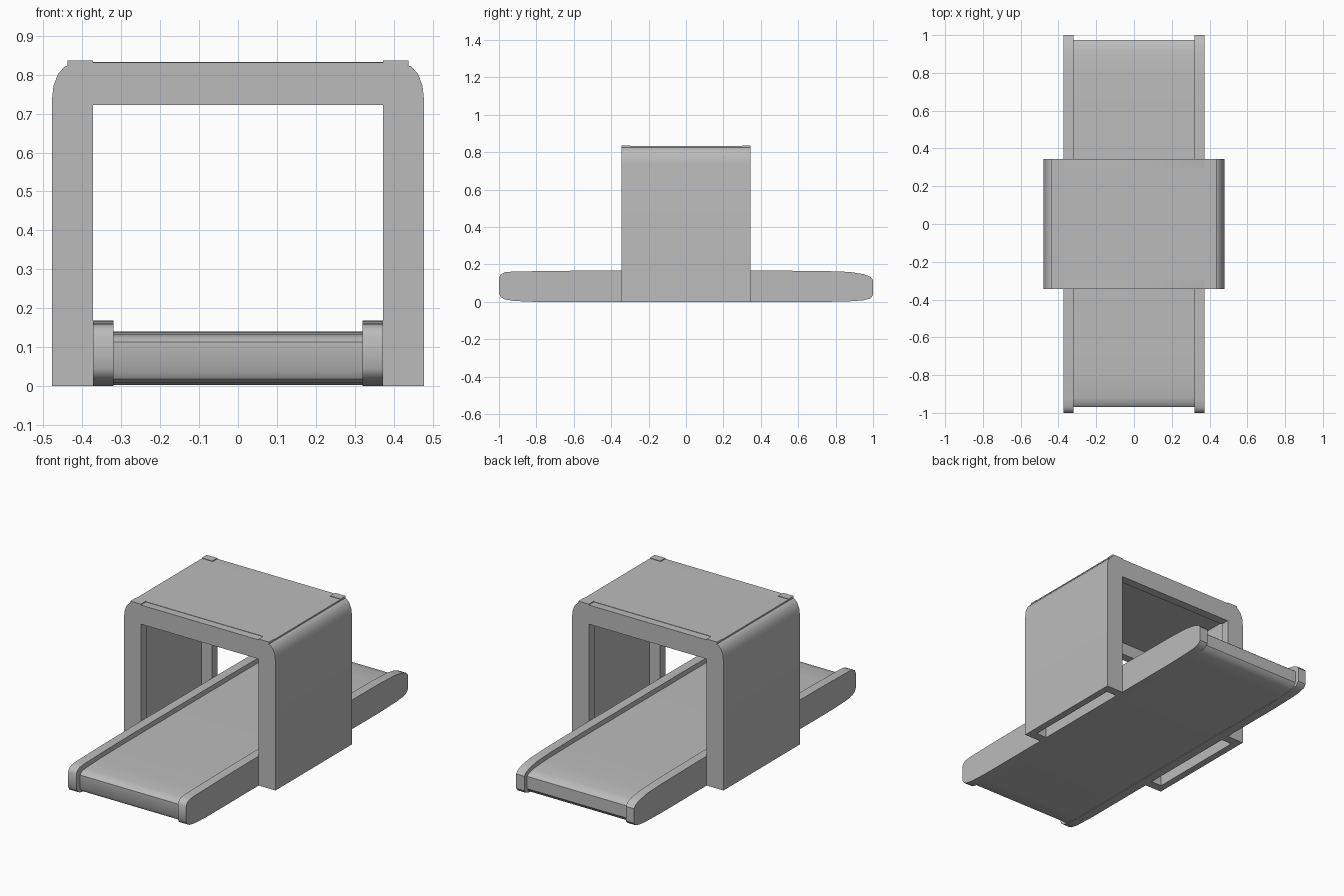
import bpy
import bmesh
from math import radians
from mathutils import Matrix

cube = bpy.data.objects.get("Cube")
if cube:
    bpy.data.objects.remove(cube, do_unlink=True)

grey = bpy.data.materials.new("plain grey")
grey.use_nodes = True
COLOUR = (0.5, 0.5, 0.5, 1)
grey.diffuse_color = COLOUR
for node in grey.node_tree.nodes:
    if node.type == "BSDF_PRINCIPLED":
        node.inputs["Base Color"].default_value = COLOUR


def finish(name, bm):
    bmesh.ops.recalc_face_normals(bm, faces=bm.faces)
    mesh = bpy.data.meshes.new(name)
    bm.to_mesh(mesh)
    bm.free()
    mesh.materials.append(grey)
    obj = bpy.data.objects.new(name, mesh)
    bpy.context.collection.objects.link(obj)
    return obj


def extrude(name, points, axis, start, end):
    """Sweep a closed profile, (x, z) or (y, z), along the other flat axis."""
    bm = bmesh.new()
    if axis == "y":
        verts = [bm.verts.new((a, start, z)) for a, z in points]
        move = (0, end - start, 0)
    else:
        verts = [bm.verts.new((start, a, z)) for a, z in points]
        move = (end - start, 0, 0)
    face = bm.faces.new(verts)
    swept = bmesh.ops.extrude_face_region(bm, geom=[face], use_keep_orig=True)
    moved = [g for g in swept["geom"] if isinstance(g, bmesh.types.BMVert)]
    bmesh.ops.translate(bm, verts=moved, vec=move)
    return finish(name, bm)


def box(name, low, high):
    bm = bmesh.new()
    bmesh.ops.create_cube(bm, size=1)
    size = [b - a for a, b in zip(low, high)]
    middle = [(a + b) / 2 for a, b in zip(low, high)]
    bmesh.ops.transform(bm, verts=bm.verts,
                        matrix=Matrix.Translation(middle) @ Matrix.Diagonal((*size, 1)))
    return finish(name, bm)


def smooth(obj):
    bpy.ops.object.select_all(action="DESELECT")
    obj.select_set(True)
    bpy.context.view_layer.objects.active = obj
    bpy.ops.object.shade_smooth_by_angle(angle=radians(35))


# Scanner arch: rounded outer outline, square opening
DEPTH = 0.345
half = [(0.372, 0.722), (0.372, 0), (0.478, 0), (0.478, 0.735), (0.474, 0.772),
        (0.462, 0.803), (0.445, 0.821), (0.42, 0.831)]
arch = extrude("scanner_arch", half + [(-x, z) for x, z in reversed(half)],
               "y", -DEPTH, DEPTH)

# Hollow out the walls between the front and back frames
cutter = box("arch_hollow", (-0.438, -0.295, -0.1), (0.438, 0.295, 0.792))
cutter.hide_render = True
cut = arch.modifiers.new("hollow", "BOOLEAN")
cut.operation = "DIFFERENCE"
cut.solver = "EXACT"
cut.object = cutter
bpy.context.view_layer.objects.active = arch
bpy.ops.object.modifier_apply(modifier=cut.name)
bpy.data.objects.remove(cutter, do_unlink=True)
smooth(arch)

# Thin roof panel and raised corner tabs
box("roof_panel", (-0.438, -0.3, 0.825), (0.438, 0.3, 0.833))
for sx, side in ((1, "left"), (-1, "right")):
    for sy, end in ((-1, "front"), (1, "back")):
        xs = sorted((sx * 0.372, sx * 0.438))
        ys = sorted((sy * 0.3, sy * DEPTH))
        box(f"{end}_{side}_roof_tab", (xs[0], ys[0], 0.825), (xs[1], ys[1], 0.836))

# Conveyor side rails: blunt front end, rounder back end
rail = [(-0.8, 0), (-0.92, 0.005), (-0.97, 0.014), (-0.99, 0.026), (-1, 0.045),
        (-1, 0.13), (-0.99, 0.148), (-0.97, 0.158), (-0.93, 0.162), (-0.7, 0.166),
        (-0.4, 0.168), (0.4, 0.168), (0.75, 0.165), (0.88, 0.16), (0.95, 0.148),
        (0.985, 0.135), (1, 0.118), (1, 0.035), (0.985, 0.018), (0.95, 0.009),
        (0.9, 0.004), (0.75, 0)]
for sx, side in ((1, "left"), (-1, "right")):
    smooth(extrude(f"{side}_rail", rail, "x", sx * 0.32, sx * 0.372))

# Conveyor belt set slightly inside the rails
belt = [(-0.85, 0.003), (-0.93, 0.008), (-0.955, 0.018), (-0.968, 0.038),
        (-0.968, 0.113), (-0.955, 0.125), (-0.92, 0.133), (-0.8, 0.138),
        (-0.6, 0.14), (0.6, 0.14), (0.8, 0.137), (0.92, 0.13), (0.96, 0.12),
        (0.975, 0.108), (0.975, 0.038), (0.96, 0.018), (0.93, 0.008), (0.85, 0.003)]
smooth(extrude("conveyor_belt", belt, "x", -0.322, 0.322))
